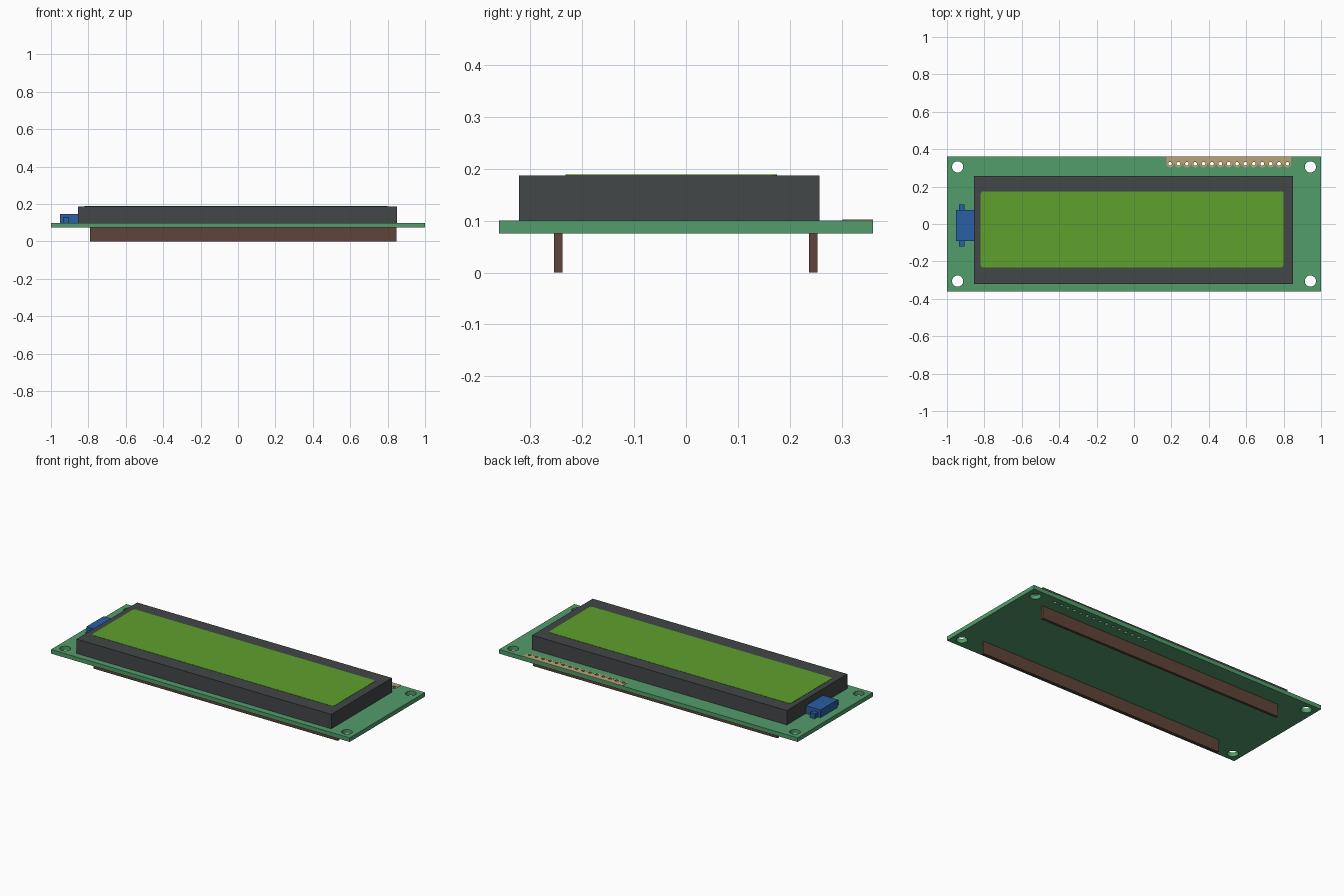
import bpy
from math import cos, sin, pi

cube = bpy.data.objects.get("Cube")
if cube:
    bpy.data.objects.remove(cube, do_unlink=True)


def material(name, rgb):
    linear = [((c / 255 + 0.055) / 1.055) ** 2.4 for c in rgb]
    mat = bpy.data.materials.new(name)
    mat.use_nodes = True
    mat.diffuse_color = (*linear, 1)
    mat.node_tree.nodes["Principled BSDF"].inputs["Base Color"].default_value = (*linear, 1)
    return mat


green = material("board green", (82, 156, 107))
charcoal = material("bezel charcoal", (67, 71, 72))
lime = material("screen lime", (95, 160, 45))
blue = material("connector blue", (43, 94, 163))
tan = material("contact tan", (187, 163, 118))
brown = material("rail brown", (95, 68, 57))


def arc(x, y, r, start=0, sweep=2 * pi, steps=24, closed=True):
    count = steps if closed else steps + 1
    return [(x + r * cos(start + sweep * i / steps),
             y + r * sin(start + sweep * i / steps)) for i in range(count)]


def rectangle(x0, x1, y0, y1):
    return [(x0, y0), (x1, y0), (x1, y1), (x0, y1)]


def rounded(x0, x1, y0, y1, r):
    corners = [(x1 - r, y1 - r), (x0 + r, y1 - r), (x0 + r, y0 + r), (x1 - r, y0 + r)]
    return [p for i, (x, y) in enumerate(corners)
            for p in arc(x, y, r, i * pi / 2, pi / 2, 5, False)]


def slab(name, loops, z0, z1, mat):
    """Extrude an outline, with any further loops as through holes."""
    curve = bpy.data.curves.new(name, "CURVE")
    curve.dimensions = "2D"
    curve.fill_mode = "BOTH"
    curve.extrude = (z1 - z0) / 2
    for loop in loops:
        spline = curve.splines.new("POLY")
        spline.points.add(len(loop) - 1)
        for point, (x, y) in zip(spline.points, loop):
            point.co = (x, y, 0, 1)
        spline.use_cyclic_u = True
        spline.use_smooth = False
    temp = bpy.data.objects.new(name + " outline", curve)
    mesh = bpy.data.meshes.new_from_object(temp)
    bpy.data.objects.remove(temp)
    bpy.data.curves.remove(curve)
    mesh.name = name
    mesh.materials.clear()
    mesh.materials.append(mat)
    for face in mesh.polygons:
        face.use_smooth = False
        face.material_index = 0
    obj = bpy.data.objects.new(name, mesh)
    obj.location.z = (z0 + z1) / 2
    bpy.context.collection.objects.link(obj)
    return obj


def box(name, x, y, z, mat):
    bpy.ops.mesh.primitive_cube_add(
        size=1, location=[sum(s) / 2 for s in (x, y, z)])
    obj = bpy.context.object
    obj.name = name
    obj.scale = [s[1] - s[0] for s in (x, y, z)]
    bpy.ops.object.transform_apply(location=False, rotation=False)
    obj.data.materials.append(mat)


# Circuit board with mounting holes and a row of pin holes
PINS, FIRST, LAST, ROW, PAD = 15, 0.193, 0.82, 0.322, 0.02
pin_x = [FIRST + (LAST - FIRST) * i / (PINS - 1) for i in range(PINS)]
pin_holes = [arc(x, ROW, 0.01, steps=16) for x in pin_x]
mounts = [arc(sx * 0.943, sy * 0.305, 0.03, steps=32) for sx in (-1, 1) for sy in (-1, 1)]
slab("circuit_board", [rectangle(-1, 1, -0.36, 0.36)] + mounts + pin_holes,
     0.075, 0.1, green)

# Contact strip with a scalloped edge around each pin hole
scallops = [p for x in pin_x for p in arc(x, ROW, PAD, pi, pi, 12, False)]
outline = [(FIRST - PAD, 0.36)] + scallops + [(LAST + PAD, 0.36)]
slab("contact_strip", [outline] + pin_holes, 0.1, 0.102, tan)

# Display bezel and screen
box("display_bezel", (-0.855, 0.85), (-0.322, 0.257), (0.1, 0.187), charcoal)
slab("screen", [rounded(-0.82, 0.8, -0.232, 0.175, 0.015)], 0.184, 0.1885, lime)

# Side connector with a tab at each end
box("connector_body", (-0.953, -0.855), (-0.09, 0.075), (0.1, 0.147), blue)
box("connector_tabs", (-0.936, -0.905), (-0.12, 0.105), (0.1, 0.13), blue)

# Support rails under the board
for name, y in (("front_rail", -0.246), ("back_rail", 0.245)):
    box(name, (-0.79, 0.847), (y - 0.008, y + 0.008), (0, 0.075), brown)
